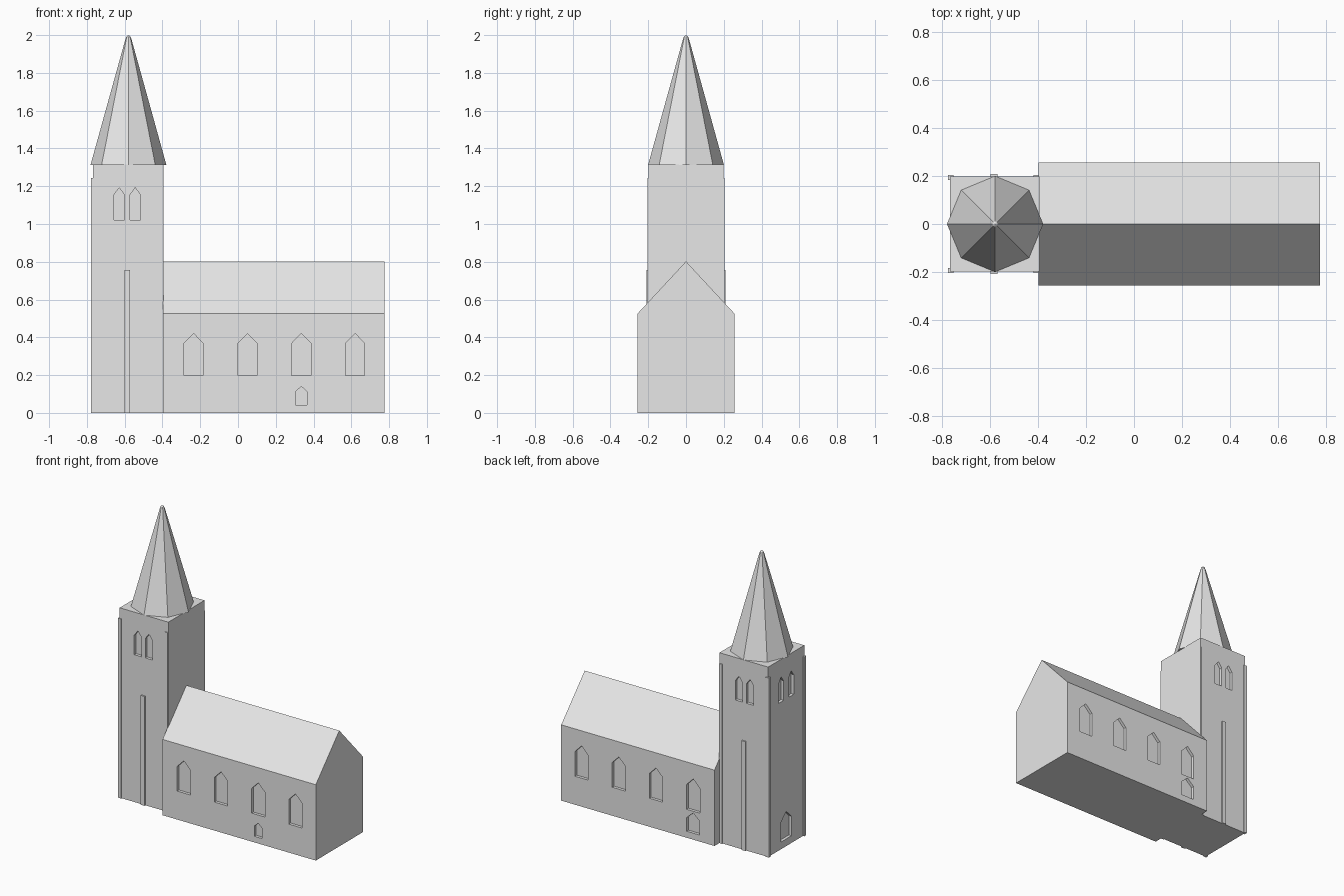
import bpy, bmesh, math

if "Cube" in bpy.data.objects:
    bpy.data.objects.remove(bpy.data.objects["Cube"])

stone = bpy.data.materials.new("pale grey stone")
stone.diffuse_color = (0.8, 0.8, 0.8, 1)
stone.use_nodes = True
stone.node_tree.nodes["Principled BSDF"].inputs["Base Color"].default_value = stone.diffuse_color


def finish(name, bm):
    bmesh.ops.recalc_face_normals(bm, faces=bm.faces)
    mesh = bpy.data.meshes.new(name)
    bm.to_mesh(mesh)
    bm.free()
    mesh.materials.append(stone)
    obj = bpy.data.objects.new(name, mesh)
    bpy.context.collection.objects.link(obj)
    return obj


def prism(bm, profile, axis, a, b):
    """Extrude a (u, z) profile from a to b along the x or y axis."""
    def place(u, z, d):
        return (d, u, z) if axis == "x" else (u, d, z)
    ends = [[bm.verts.new(place(u, z, d)) for u, z in profile] for d in (a, b)]
    bm.faces.new(ends[0])
    bm.faces.new(ends[1])
    n = len(profile)
    for i in range(n):
        j = (i + 1) % n
        bm.faces.new((ends[0][i], ends[0][j], ends[1][j], ends[1][i]))


def box(name, x0, x1, y0, y1, z0, z1):
    bm = bmesh.new()
    prism(bm, [(x0, z0), (x1, z0), (x1, z1), (x0, z1)], "y", y0, y1)
    return finish(name, bm)


def pointed(c, w, z0, shoulder, apex):
    """Outline of an opening with a pointed head."""
    h = w / 2
    return [(c - h, z0), (c + h, z0), (c + h, shoulder), (c, apex), (c - h, shoulder)]


def cut(target, bm):
    cutter = finish(target.name + "_cutter", bm)
    cutter.hide_render = True
    cutter.hide_viewport = True
    cutter.display_type = "WIRE"
    mod = target.modifiers.new("openings", "BOOLEAN")
    mod.operation = "DIFFERENCE"
    mod.solver = "EXACT"
    mod.object = cutter


DEPTH = 0.02

# Nave with gabled roof
HALF = 0.257
bm = bmesh.new()
prism(bm, [(-HALF, 0), (HALF, 0), (HALF, 0.525), (0, 0.802), (-HALF, 0.525)],
      "x", -0.398, 0.776)
nave = finish("nave", bm)

# Nave windows on both sides, with a small low opening on each
bm = bmesh.new()
for side in (-1, 1):
    span = (side * (HALF - DEPTH), side * (HALF + 0.05))
    for i in range(4):
        prism(bm, pointed(-0.235 + 0.285 * i, 0.102, 0.197, 0.368, 0.42), "y", *span)
    low = (0.335, 0.06, 0.042, 0.113, 0.14) if side < 0 else (-0.235, 0.1, 0.045, 0.14, 0.185)
    prism(bm, pointed(*low), "y", *span)
cut(nave, bm)

# Tower shaft
CX, WEST, EAST, TY, TOP = -0.58, -0.768, -0.395, 0.198, 1.315
tower = box("tower", WEST, EAST, -TY, TY, 0, TOP)

# Twin belfry openings on three sides and the west door
bm = bmesh.new()
for side in (-1, 1):
    for c in (-0.049, 0.049 - 0.013):
        prism(bm, pointed(CX + c + 0.0 if c < 0 else CX + 0.036, 0.055, 1.02, 1.155, 1.192),
              "y", side * (TY - DEPTH), side * (TY + 0.05))
    prism(bm, pointed(side * 0.055, 0.055, 1.02, 1.155, 1.192),
          "x", WEST - 0.05, WEST + DEPTH)
prism(bm, pointed(0, 0.115, 0.05, 0.185, 0.24), "x", WEST - 0.05, WEST + DEPTH)
cut(tower, bm)

# Corner strips and short middle strips
for side, label in ((-1, "front"), (1, "back")):
    inner, outer = sorted((side * 0.184, side * 0.204))
    box(label + "_west_corner_strip", -0.777, -0.753, inner, outer, 0, 1.243)
    box(label + "_east_corner_strip", -0.42, -0.396, inner, outer, 0, 1.243)
    inner, outer = sorted((side * 0.184, side * 0.208))
    box(label + "_middle_strip", -0.6, -0.571, inner, outer, 0, 0.757)

# Eight-sided spire ending in a small rounded tip
bm = bmesh.new()
rings = []
for r, z in ((0.201, 1.312), (0.017, 1.975), (0.011, 1.992)):
    rings.append([bm.verts.new((CX + r * math.cos(i * math.pi / 4),
                                r * math.sin(i * math.pi / 4), z)) for i in range(8)])
tip = bm.verts.new((CX, 0, 2.0))
bm.faces.new(rings[0])
for i in range(8):
    j = (i + 1) % 8
    for lo, hi in zip(rings, rings[1:]):
        bm.faces.new((lo[i], lo[j], hi[j], hi[i]))
    bm.faces.new((rings[-1][i], rings[-1][j], tip))
finish("spire", bm)
